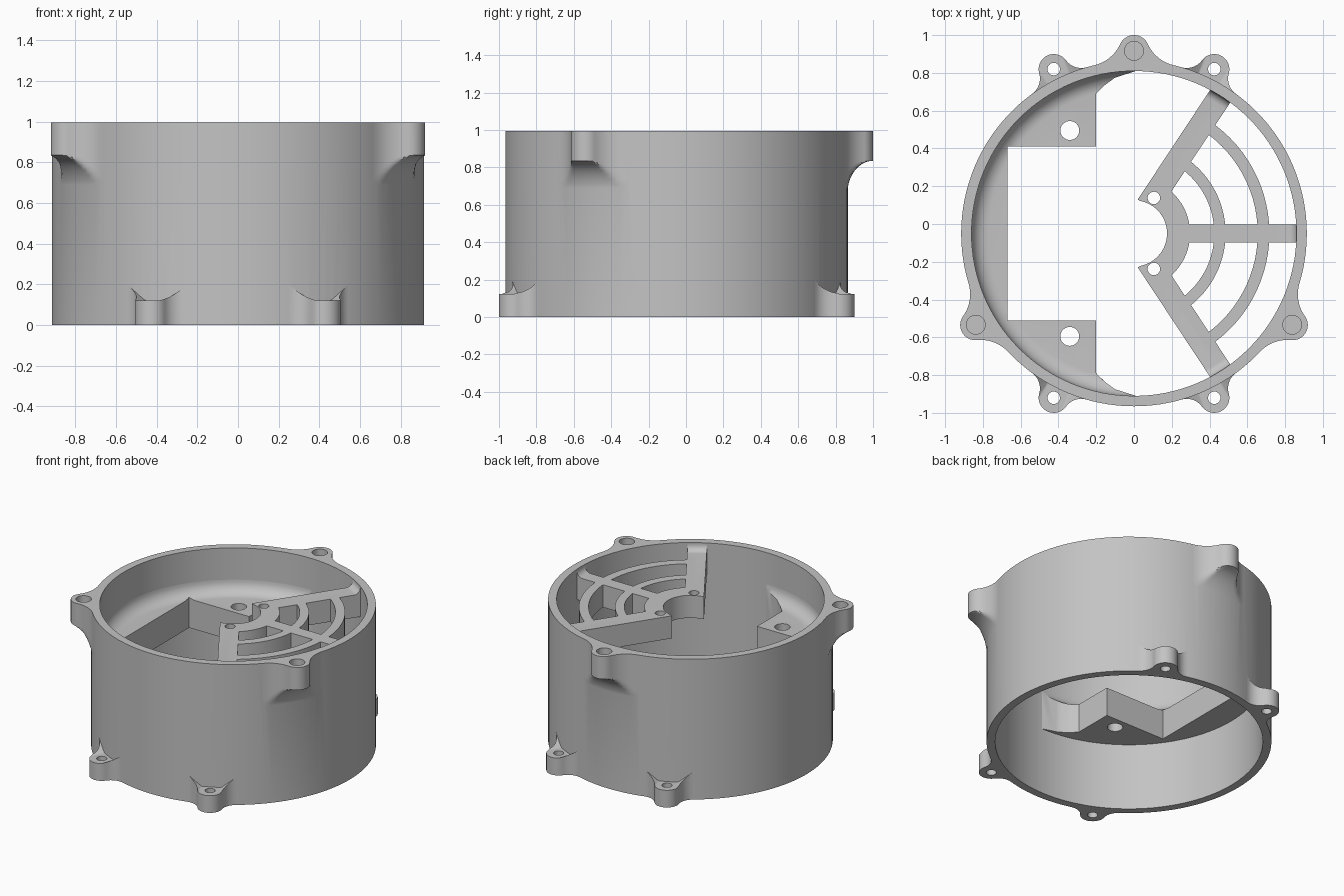
import bpy, bmesh
from math import sin, cos, pi, atan2, acos, radians, hypot

if "Cube" in bpy.data.objects:
    bpy.data.objects.remove(bpy.data.objects["Cube"])

R, RI, H = 0.915, 0.86, 0.995      # wall radii and height
SEG = 128
CENTRE_Y = -0.05

grey = bpy.data.materials.new("plain_grey")
grey.use_nodes = True
grey.diffuse_color = (0.55, 0.55, 0.55, 1)
grey.node_tree.nodes["Principled BSDF"].inputs["Base Color"].default_value = (0.55, 0.55, 0.55, 1)


def make(name, bm):
    bmesh.ops.recalc_face_normals(bm, faces=bm.faces)
    mesh = bpy.data.meshes.new(name)
    bm.to_mesh(mesh)
    bm.free()
    obj = bpy.data.objects.new(name, mesh)
    bpy.context.collection.objects.link(obj)
    mesh.materials.append(grey)
    return obj


def grid(name, rings, close_ends):
    """Solid from a list of closed rings, joined in order."""
    bm = bmesh.new()
    vs = [[bm.verts.new(p) for p in ring] for ring in rings]
    n = len(vs[0])
    pairs = list(zip(vs, vs[1:])) + ([] if close_ends else [(vs[-1], vs[0])])
    for a, b in pairs:
        for j in range(n):
            k = (j + 1) % n
            bm.faces.new((a[j], a[k], b[k], b[j]))
    if close_ends:
        bm.faces.new(vs[0])
        bm.faces.new(vs[-1])
    return make(name, bm)


def revolve(name, profile):
    rings = [[(r * cos(2 * pi * i / SEG), r * sin(2 * pi * i / SEG), z) for r, z in profile]
             for i in range(SEG)]
    return grid(name, rings, False)


def prism(name, points, z0, z1):
    return grid(name, [[(x, y, z) for x, y in points] for z in (z0, z1)], True)


def cylinder(x, y, r, z0, z1, n=32):
    return prism("cutter", [(x + r * cos(2 * pi * i / n), y + r * sin(2 * pi * i / n))
                            for i in range(n)], z0, z1)


def sector(r0, r1, half, z0, z1, n=28):
    angles = [half * (2 * i / n - 1) for i in range(n + 1)]
    return prism("sector", [(r1 * cos(a), r1 * sin(a)) for a in angles] +
                 [(r0 * cos(a), r0 * sin(a)) for a in reversed(angles)], z0, z1)


def combine(obj, other, operation):
    mod = obj.modifiers.new("combine", "BOOLEAN")
    mod.operation, mod.solver, mod.object = operation, "EXACT", other
    bpy.context.view_layer.objects.active = obj
    bpy.ops.object.modifier_apply(modifier=mod.name)
    bpy.data.objects.remove(other)


def filleted_disc(z0, z1, f):
    arc = [(RI - f + f * sin(a), z1 + f - f * cos(a)) for a in (i * pi / 16 for i in range(9))]
    return revolve("disc", [(0.05, z0), (RI + 0.01, z0), (RI + 0.01, z1 + f)] + arc[::-1] + [(0.05, z1)])


def lug_outline(r0, rho, f):
    """Half outline of a rounded lug blended into the wall, mirrored."""
    alpha = acos((r0**2 + (R + f)**2 - (rho + f)**2) / (2 * r0 * (R + f)))
    cx, cy = (R + f) * cos(alpha), (R + f) * sin(alpha)
    phi = atan2(cy, cx - r0)
    half = [(r0 + rho * cos(phi * i / 10), rho * sin(phi * i / 10)) for i in range(11)]
    a0, a1 = phi + pi, alpha + pi
    half += [(cx + f * cos(a0 + (a1 - a0) * i / 10), cy + f * sin(a0 + (a1 - a0) * i / 10))
             for i in range(1, 11)]
    return [(x, -y) for x, y in half[:0:-1]] + half


def lug(angle, outline, layers):
    """Layers run from bottom to top: (height rule, reach from the wall)."""
    rings = []
    for x, y in outline:
        r, a = hypot(x, y), atan2(y, x)
        section = [(R - 0.03, layers[0][0](y))]
        section += [(min(r, R + reach), z(y)) for z, reach in layers]
        section.append((R - 0.03, layers[-1][0](y)))
        rings.append([(q * cos(a + angle), q * sin(a + angle), z) for q, z in section])
    return grid("lug", rings, True)


# Round wall
housing = revolve("housing_wall", [(RI, 0), (R, 0), (R, H), (RI, H)])

# Upper lugs with a curved underside and blind screw holes
upper = lug_outline(0.97, 0.08, 0.2)
curve = [(lambda y, z=0.655 + 0.18 * sin(t): z, -0.003 + 0.138 * (1 - cos(t)))
         for t in (i * pi / 20 for i in range(11))]
upper_layers = curve + [(lambda y: H, 1)]
for deg in (90, 210, 330):
    combine(housing, lug(radians(deg), upper, upper_layers), "UNION")
for deg in (90, 210, 330):
    a = radians(deg)
    combine(housing, cylinder(0.967 * cos(a), 0.967 * sin(a), 0.05, 0.85, 1.1), "DIFFERENCE")

# Lower lugs, their blends rising to pointed tails on the wall
lower = lug_outline(0.968, 0.08, 0.1)
lower_layers = [(lambda y: 0, 1),
                (lambda y: 0.122 + 0.075 * max(0, (abs(y) - 0.07) / 0.09), 1)]
lower_spots = [(sx * 0.425, sy * 0.87) for sx in (1, -1) for sy in (1, -1)]
for x, y in lower_spots:
    combine(housing, lug(atan2(y, x), lower, lower_layers), "UNION")
for x, y in lower_spots:
    combine(housing, cylinder(x, y, 0.033, -0.1, 0.3), "DIFFERENCE")

# Inner shelf with a notch, filleted to the wall
edge = [(-0.67, 0.46), (-0.2, 0.46), (-0.2, 0.74), (-0.155, 0.785), (-0.1, 0.825), (0.02, 0.863), (0.02, 1)]
plan = [(-1, 1), (-1, -1)] + [(x, -y) for x, y in reversed(edge)] + edge
shelf = filleted_disc(0.475, 0.68, 0.09)
shelf.name = "inner_shelf"
combine(shelf, prism("plan", plan, 0.3, 0.9), "INTERSECT")
for y in (0.545, -0.545):
    combine(shelf, cylinder(-0.34, y, 0.05, 0.3, 0.9), "DIFFERENCE")

# Vent grille: three spokes, hub and two arcs
Z0, Z1 = 0.78, 0.94
spoke = [(0.02, 0.18), (0.124, 0.11), (0.631, 0.877), (0.527, 0.947)]
grille = prism("vent_grille", spoke, 0.6, 1.1)
combine(grille, prism("spoke", [(x, -y) for x, y in spoke], 0.6, 1.1), "UNION")
combine(grille, prism("spoke", [(0.2, -0.047), (0.95, -0.047), (0.95, 0.047), (0.2, 0.047)], 0.6, 1.1), "UNION")
combine(grille, filleted_disc(Z0, Z1, 0.045), "INTERSECT")
for r0, r1 in ((0.15, 0.297), (0.425, 0.485), (0.655, 0.717)):
    combine(grille, sector(r0, r1, radians(57), Z0, Z1), "UNION")
combine(grille, cylinder(0, 0, 0.175, 0.6, 1.1, 64), "DIFFERENCE")
for y in (0.188, -0.188):
    combine(grille, cylinder(0.105, y, 0.033, 0.6, 1.1), "DIFFERENCE")

# Placement and shading
for obj in (housing, shelf, grille):
    obj.location.y = CENTRE_Y
    bpy.ops.object.select_all(action="DESELECT")
    obj.select_set(True)
    bpy.context.view_layer.objects.active = obj
    bpy.ops.object.shade_smooth_by_angle(angle=radians(30))
